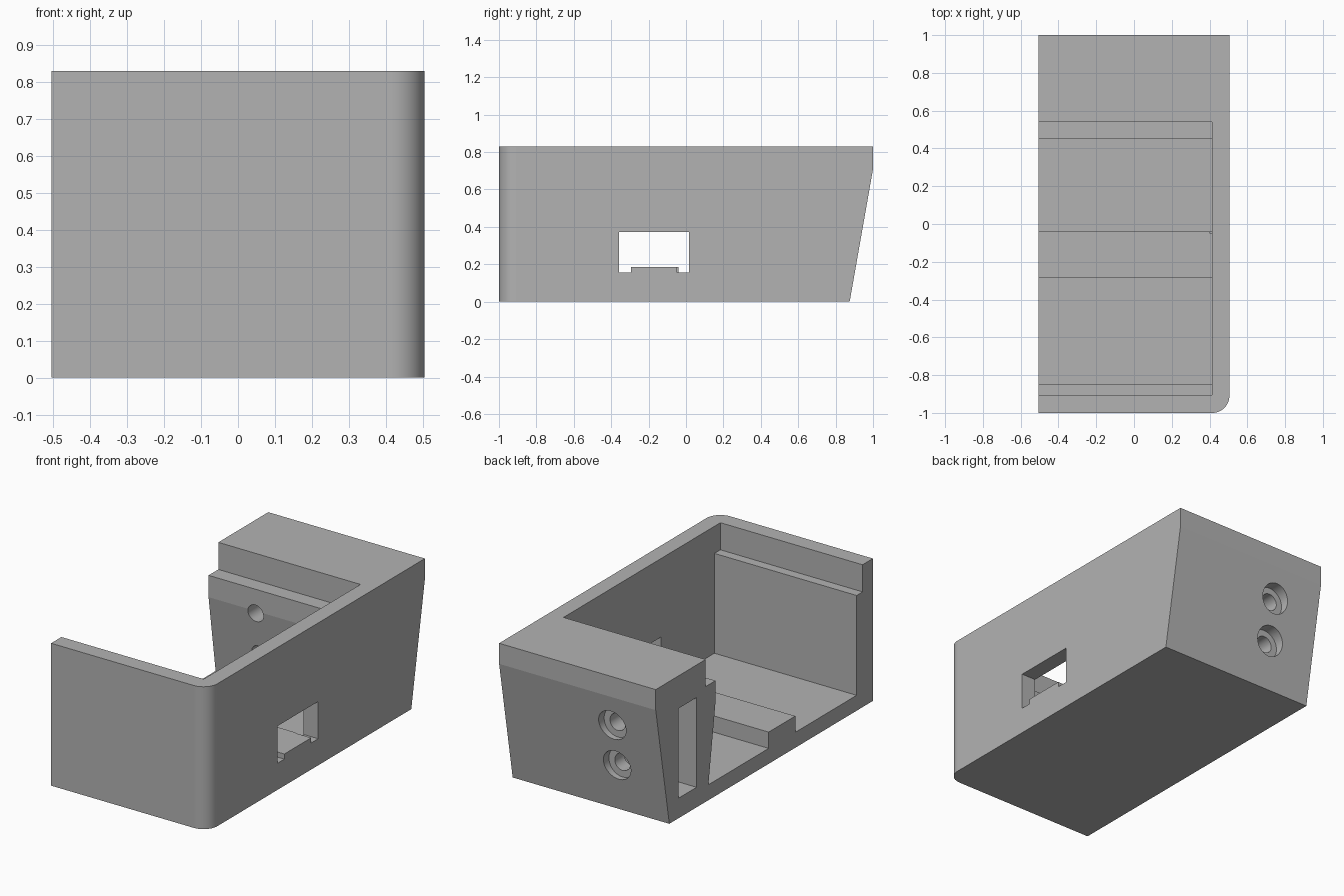
import bpy, bmesh, math
from mathutils import Matrix

cube = bpy.data.objects.get("Cube")
if cube:
    bpy.data.objects.remove(cube, do_unlink=True)

grey = bpy.data.materials.new("plain_grey")
grey.use_nodes = True
colour = (0.45, 0.45, 0.45, 1)
grey.diffuse_color = colour
grey.node_tree.nodes["Principled BSDF"].inputs["Base Color"].default_value = colour

HALF, FRONT, TOP = 0.505, -1.0, 0.83


def make_object(name, bm):
    bmesh.ops.recalc_face_normals(bm, faces=bm.faces)
    mesh = bpy.data.meshes.new(name)
    bm.to_mesh(mesh)
    bm.free()
    obj = bpy.data.objects.new(name, mesh)
    bpy.context.collection.objects.link(obj)
    return obj


def prism(name, profile, x0, x1, corner_radius=0):
    """Extrude a side profile of (y, z) points from x0 to x1."""
    bm = bmesh.new()
    face = bm.faces.new([bm.verts.new((x0, y, z)) for y, z in profile])
    ext = bmesh.ops.extrude_face_region(bm, geom=[face])
    verts = [g for g in ext["geom"] if isinstance(g, bmesh.types.BMVert)]
    bmesh.ops.translate(bm, verts=verts, vec=(x1 - x0, 0, 0))
    if corner_radius:
        edges = [e for e in bm.edges if all(
            v.co.x > x1 - 0.001 and v.co.y < FRONT + 0.001 for v in e.verts)]
        bmesh.ops.bevel(bm, geom=edges, offset=corner_radius, segments=14,
                        profile=0.5, affect='EDGES')
    return make_object(name, bm)


def bore(name, x, z, radius, y0, y1):
    """Cylinder along y."""
    bm = bmesh.new()
    place = Matrix.Translation((x, (y0 + y1) / 2, z)) @ Matrix.Rotation(math.pi / 2, 4, 'X')
    bmesh.ops.create_cone(bm, cap_ends=True, segments=40, radius1=radius,
                          radius2=radius, depth=y1 - y0, matrix=place)
    return make_object(name, bm)


# Outer body with a sloped back and one rounded front corner
body = prism("half_enclosure",
             [(FRONT, 0), (0.875, 0), (1, 0.71), (1, TOP), (FRONT, TOP)],
             -HALF, HALF, 0.09)

# Cavity with lid ledges, a slanted rear wall and a raised floor rib
cutters = [prism("cavity_cutter", [
    (-0.85, 0.09), (-0.85, 0.672), (-0.905, 0.672), (-0.905, 1),
    (0.54, 1), (0.54, 0.672), (0.45, 0.672), (0.45, 0.545), (0.515, 0.09),
    (-0.04, 0.09), (-0.04, 0.185), (-0.285, 0.185), (-0.285, 0.09)],
    -0.7, 0.412)]

# Side window with a raised sill
cutters.append(prism("window_cutter", [
    (-0.357, 0.155), (-0.294, 0.155), (-0.294, 0.185), (-0.047, 0.185),
    (-0.047, 0.155), (0.017, 0.155), (0.017, 0.372), (-0.357, 0.372)],
    0.40, 0.7))

# Tab slot in the thick rear wall
cutters.append(prism("slot_cutter", [
    (0.624, 0.117), (0.79, 0.117), (0.79, 0.64), (0.624, 0.64)], -0.7, 0.05))

# Two counterbored screw holes through the rear wall
for z in (0.28, 0.53):
    seat = 0.875 + 0.176 * z - 0.05
    cutters.append(bore("screw_cutter", -0.203, z, 0.05, 0.4, 1.2))
    cutters.append(bore("counterbore_cutter", -0.203, z, 0.088, seat, 1.2))

for cutter in cutters:
    cutter.hide_render = True
    mod = body.modifiers.new(cutter.name, 'BOOLEAN')
    mod.operation = 'DIFFERENCE'
    mod.solver = 'EXACT'
    mod.object = cutter

# Bake the cuts and drop the cutters
bpy.context.view_layer.update()
graph = bpy.context.evaluated_depsgraph_get()
result = bpy.data.meshes.new_from_object(body.evaluated_get(graph))
body.modifiers.clear()
body.data = result
for cutter in cutters:
    bpy.data.objects.remove(cutter, do_unlink=True)

result.materials.clear()
result.materials.append(grey)
for poly in result.polygons:
    poly.material_index = 0

# Smooth the rounded corner and bores, keep the large walls flat
for obj in bpy.context.selected_objects:
    obj.select_set(False)
body.select_set(True)
bpy.context.view_layer.objects.active = body
bpy.ops.object.shade_smooth_by_angle(angle=math.radians(25))
for poly in body.data.polygons:
    if poly.area > 0.1:
        poly.use_smooth = False
